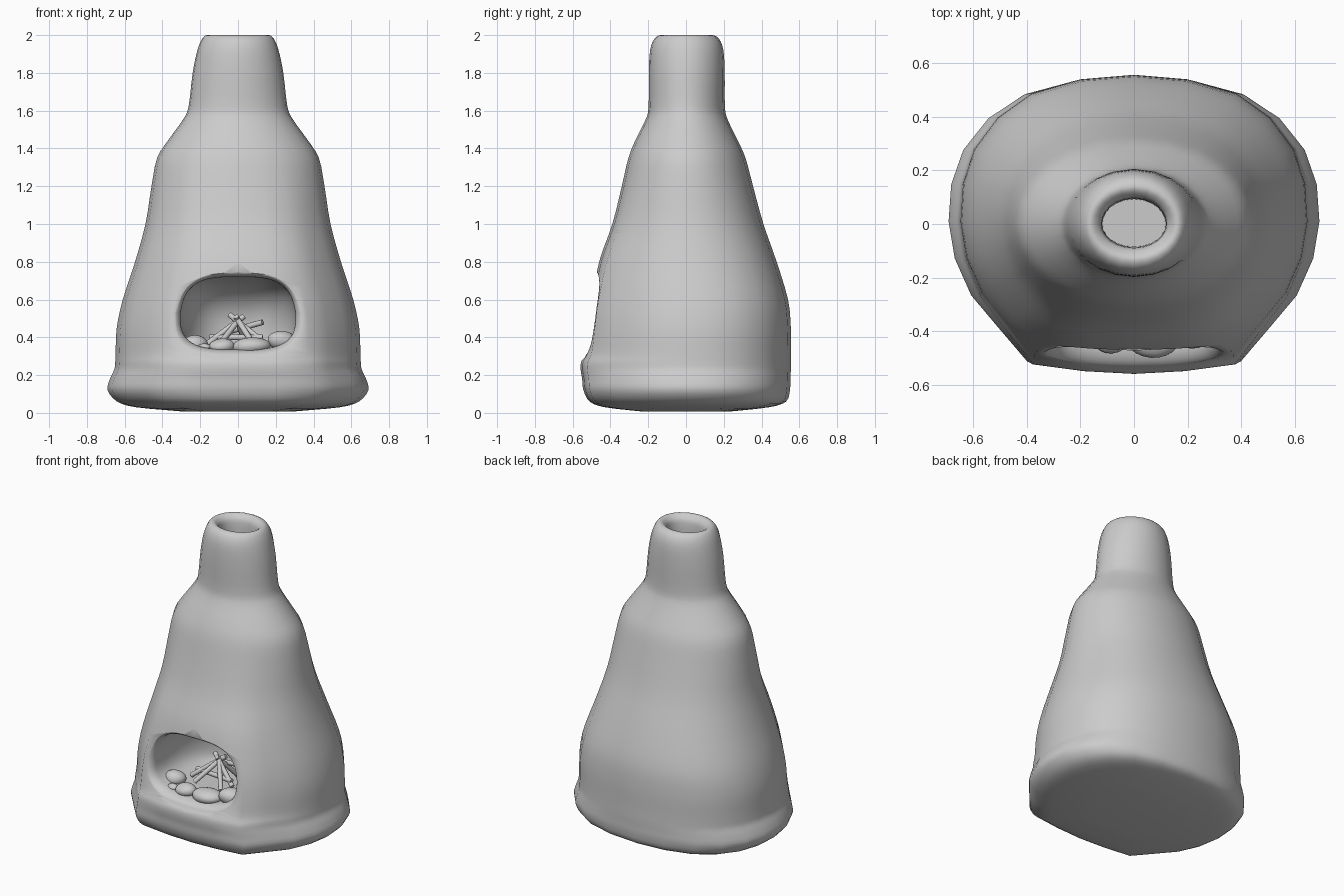
import bpy, bmesh, math, random
from mathutils import Vector

if "Cube" in bpy.data.objects:
    bpy.data.objects.remove(bpy.data.objects["Cube"])

random.seed(4)


def loft(name, rings):
    """Skin a list of closed rings, fanning both ends to their centres."""
    bm = bmesh.new()
    rows = [[bm.verts.new(p) for p in r] for r in rings]
    n = len(rows[0])
    for a, b in zip(rows, rows[1:]):
        for i in range(n):
            j = (i + 1) % n
            bm.faces.new((a[i], a[j], b[j], b[i]))
    for row in (rows[0], rows[-1]):
        c = bm.verts.new(sum((v.co for v in row), Vector()) / n)
        for i in range(n):
            bm.faces.new((row[i], row[(i + 1) % n], c))
    bmesh.ops.recalc_face_normals(bm, faces=bm.faces)
    return finish(name, bm)


def finish(name, bm):
    me = bpy.data.meshes.new(name)
    bm.to_mesh(me)
    bm.free()
    ob = bpy.data.objects.new(name, me)
    bpy.context.collection.objects.link(ob)
    return ob


def smooth(ob, angle=50):
    bpy.ops.object.select_all(action='DESELECT')
    bpy.context.view_layer.objects.active = ob
    ob.select_set(True)
    bpy.ops.object.shade_smooth_by_angle(angle=math.radians(angle))


def curve_through(rows, steps):
    """Catmull-Rom through rows of numbers."""
    out = []
    for i in range(len(rows) - 1):
        p0, p1, p2, p3 = (rows[max(0, min(len(rows) - 1, i + k))] for k in (-1, 0, 1, 2))
        for s in range(steps):
            t = s / steps
            out.append([0.5 * (2*b + (c-a)*t + (2*a-5*b+4*c-d)*t*t + (3*b-a-3*c+d)*t**3)
                        for a, b, c, d in zip(p0, p1, p2, p3)])
    return out + [list(rows[-1])]


# Body: z, half width, front depth, back depth, ending inside the flue
profile = [
    (0.008, 0.30, 0.24, 0.24), (0.03, 0.54, 0.43, 0.44), (0.06, 0.64, 0.51, 0.53),
    (0.12, 0.69, 0.543, 0.55), (0.18, 0.678, 0.55, 0.553), (0.23, 0.655, 0.558, 0.555),
    (0.27, 0.65, 0.555, 0.555), (0.32, 0.648, 0.533, 0.555), (0.45, 0.642, 0.515, 0.555),
    (0.60, 0.61, 0.495, 0.54), (0.80, 0.545, 0.46, 0.48), (1.00, 0.49, 0.39, 0.41),
    (1.20, 0.458, 0.34, 0.355), (1.35, 0.428, 0.305, 0.315), (1.45, 0.365, 0.265, 0.27),
    (1.55, 0.293, 0.215, 0.222), (1.62, 0.262, 0.198, 0.206), (1.80, 0.24, 0.197, 0.205),
    (1.92, 0.215, 0.19, 0.198), (1.98, 0.19, 0.168, 0.175), (2.0, 0.165, 0.135, 0.14),
    (1.985, 0.138, 0.108, 0.113), (1.95, 0.122, 0.09, 0.098), (1.84, 0.118, 0.085, 0.093)]
# Half of the base outline: rounded back, flattened front
half = [(0, .56), (.215, .543), (.41, .49), (.545, .40), (.64, .28), (.685, .15), (.695, .01),
        (.672, -.13), (.61, -.27), (.51, -.39), (.40, -.52), (.2, -.545), (0, -.555)]
outline = half + [(-x, y) for x, y in half[-2:0:-1]]
rings = []
for z, w, f, b in curve_through(profile, 3):
    k = max(0.0, min(1.0, (1.45 - z) / 0.9))
    ring = []
    for x, y in outline:
        x, y = x / .695, y / (.56 if y > 0 else .555)
        r = math.hypot(x, y)
        x, y = (c * (k + (1 - k) / r) for c in (x, y))
        ring.append((x * w, y * (b if y > 0 else f), z))
    rings.append(ring)
body = loft("chimney_body", rings)

# Firebox cutter: arched sections with a flared mouth and a domed back
FLOOR, TOP, WIDE, LIP = 0.335, 0.72, 0.305, 0.05


def section(depth, grow, w=1.0, h=1.0, n=48):
    ring = []
    half_h = (TOP - FLOOR) / 2 * h
    zc = FLOOR + half_h
    for i in range(n):
        a = 2 * math.pi * i / n
        c, s = math.cos(a), math.sin(a)
        u = math.copysign(abs(c) ** 0.62, c)
        v = math.copysign(abs(s) ** 0.62, s)
        u *= 1 - 0.12 * max(0, v)
        x = u * (WIDE * w + grow)
        z = zc + v * (half_h + grow * 0.85)
        front = -0.535 + (z - 0.3) * 0.13 + 0.2 * x * x
        blend = max(0, 1 - max(0, depth) / 0.3)
        ring.append((x, front * blend - 0.5 * (1 - blend) + depth, z))
    return ring


cuts = [section(-0.15, LIP + 0.16), section(-0.02, LIP + 0.025)]
for i in range(7):
    a = math.pi / 2 * i / 6
    cuts.append(section(LIP * 1.3 * (1 - math.cos(a)), LIP * (1 - math.sin(a))))
for i in range(9):
    a = math.radians(10 * i)
    cuts.append(section(0.16 + 0.40 * math.sin(a), 0, math.cos(a) ** 0.8, math.cos(a) ** 0.6))
cutter = loft("firebox_cutter", cuts)
cutter.hide_render = True
mod = body.modifiers.new("firebox", 'BOOLEAN')
mod.operation, mod.solver, mod.object = 'DIFFERENCE', 'EXACT', cutter
bpy.context.view_layer.objects.active = body
bpy.ops.object.modifier_apply(modifier=mod.name)
bpy.data.objects.remove(cutter)
smooth(body, 55)

# Hearth stones along the front of the fire: position, size, turn
stones = [((-0.22, -0.34, 0.365), (0.065, 0.06, 0.045), 0.4),
          ((-0.18, -0.43, 0.345), (0.034, 0.03, 0.02), 0.0),
          ((-0.085, -0.43, 0.355), (0.068, 0.055, 0.043), 0.2),
          ((0.07, -0.43, 0.352), (0.098, 0.07, 0.047), -0.1),
          ((0.235, -0.40, 0.38), (0.08, 0.065, 0.052), 0.5)]
for k, (pos, size, turn) in enumerate(stones):
    bm = bmesh.new()
    bmesh.ops.create_icosphere(bm, subdivisions=3, radius=1)
    bumps = [(Vector([random.uniform(-1, 1) for _ in range(3)]).normalized(),
              random.uniform(-0.15, 0.2)) for _ in range(5)]
    for v in bm.verts:
        d = v.co.normalized()
        v.co *= 1 + sum(h * max(0, d.dot(n)) ** 3 for n, h in bumps)
        x, y, z = (c * s for c, s in zip(v.co, size))
        v.co = (pos[0] + x * math.cos(turn) - y * math.sin(turn),
                pos[1] + x * math.sin(turn) + y * math.cos(turn), pos[2] + z)
    smooth(finish(f"hearth_stone_{k + 1}", bm), 80)

# Stacked firewood sticks
sticks = [((-0.17, -0.25, 0.36), (0.03, -0.17, 0.51)), ((0.14, -0.26, 0.37), (-0.045, -0.18, 0.52)),
          ((-0.10, -0.32, 0.36), (0.01, -0.17, 0.50)), ((-0.05, -0.10, 0.43), (0.13, -0.18, 0.48)),
          ((0.05, -0.06, 0.34), (-0.01, -0.21, 0.51)), ((-0.15, -0.22, 0.40), (0.13, -0.25, 0.40)),
          ((0.09, -0.31, 0.35), (0.00, -0.20, 0.49))]
for k, (a, b) in enumerate(sticks):
    a, b = Vector(a), Vector(b)
    bpy.ops.mesh.primitive_cylinder_add(vertices=10, radius=0.015, depth=(b - a).length,
                                        location=(a + b) / 2,
                                        rotation=(b - a).to_track_quat('Z', 'Y').to_euler())
    ob = bpy.context.object
    ob.name = f"fire_stick_{k + 1}"
    smooth(ob, 40)
